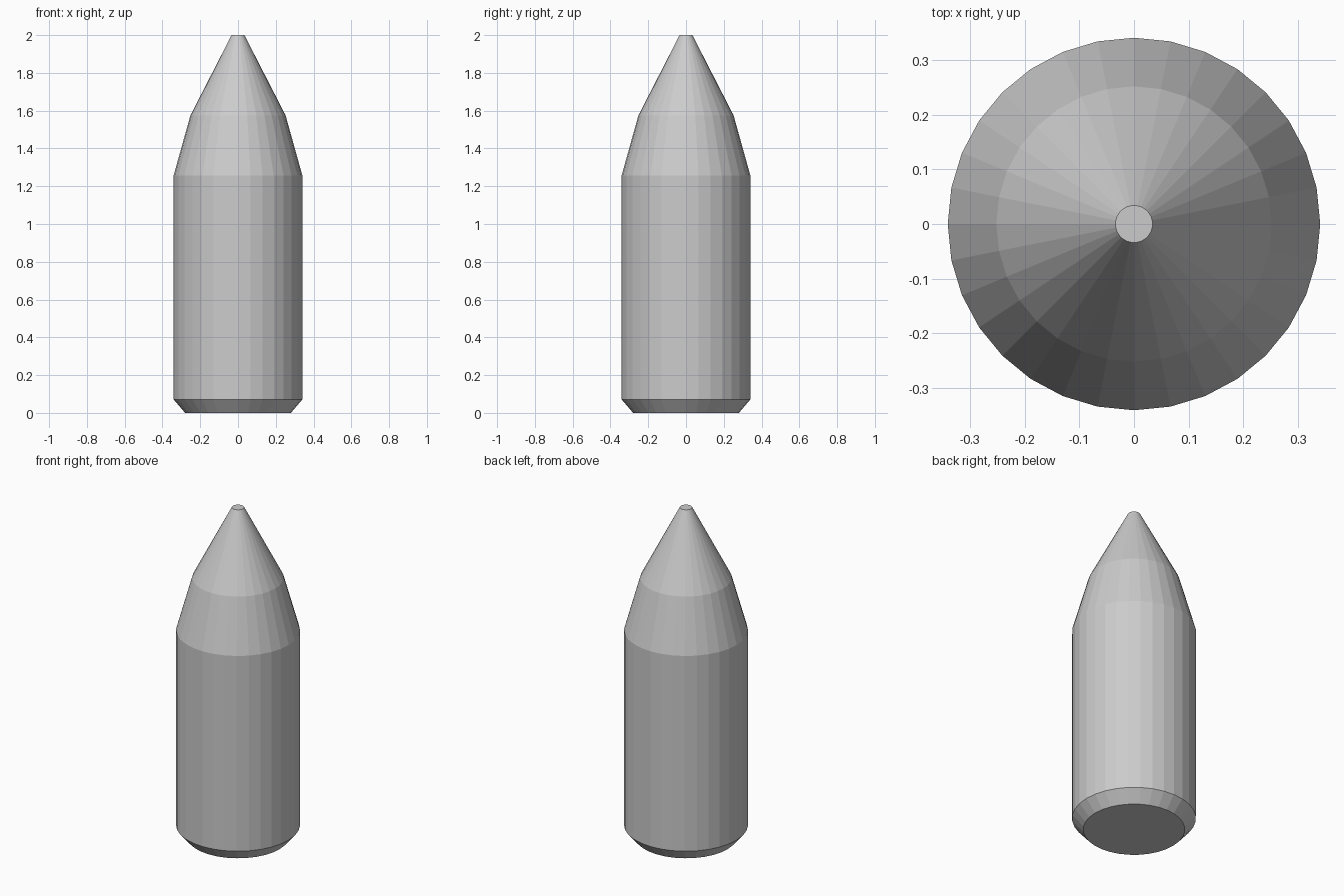
import bpy, bmesh
from math import cos, sin, tau

if "Cube" in bpy.data.objects:
    bpy.data.objects.remove(bpy.data.objects["Cube"])

SIDES = 32
# (radius, height) profile: chamfered base, straight casing, two-step tapered nose, blunt tip
PROFILE = [(0.28, 0.0), (0.341, 0.071), (0.341, 1.256), (0.252, 1.575), (0.034, 2.0)]


def lathe(name, profile, sides):
    bm = bmesh.new()
    rings = [[bm.verts.new((r * cos(tau * i / sides), r * sin(tau * i / sides), z))
              for i in range(sides)] for r, z in profile]
    for low, high in zip(rings, rings[1:]):
        for i in range(sides):
            j = (i + 1) % sides
            bm.faces.new((low[i], low[j], high[j], high[i]))
    # Flat caps
    bm.faces.new(rings[0][::-1])
    bm.faces.new(rings[-1])
    mesh = bpy.data.meshes.new(name)
    bm.to_mesh(mesh)
    bm.free()
    obj = bpy.data.objects.new(name, mesh)
    bpy.context.collection.objects.link(obj)
    return obj


# Pointed cylindrical body, flat shaded
lathe("pointed_shell", PROFILE, SIDES)
